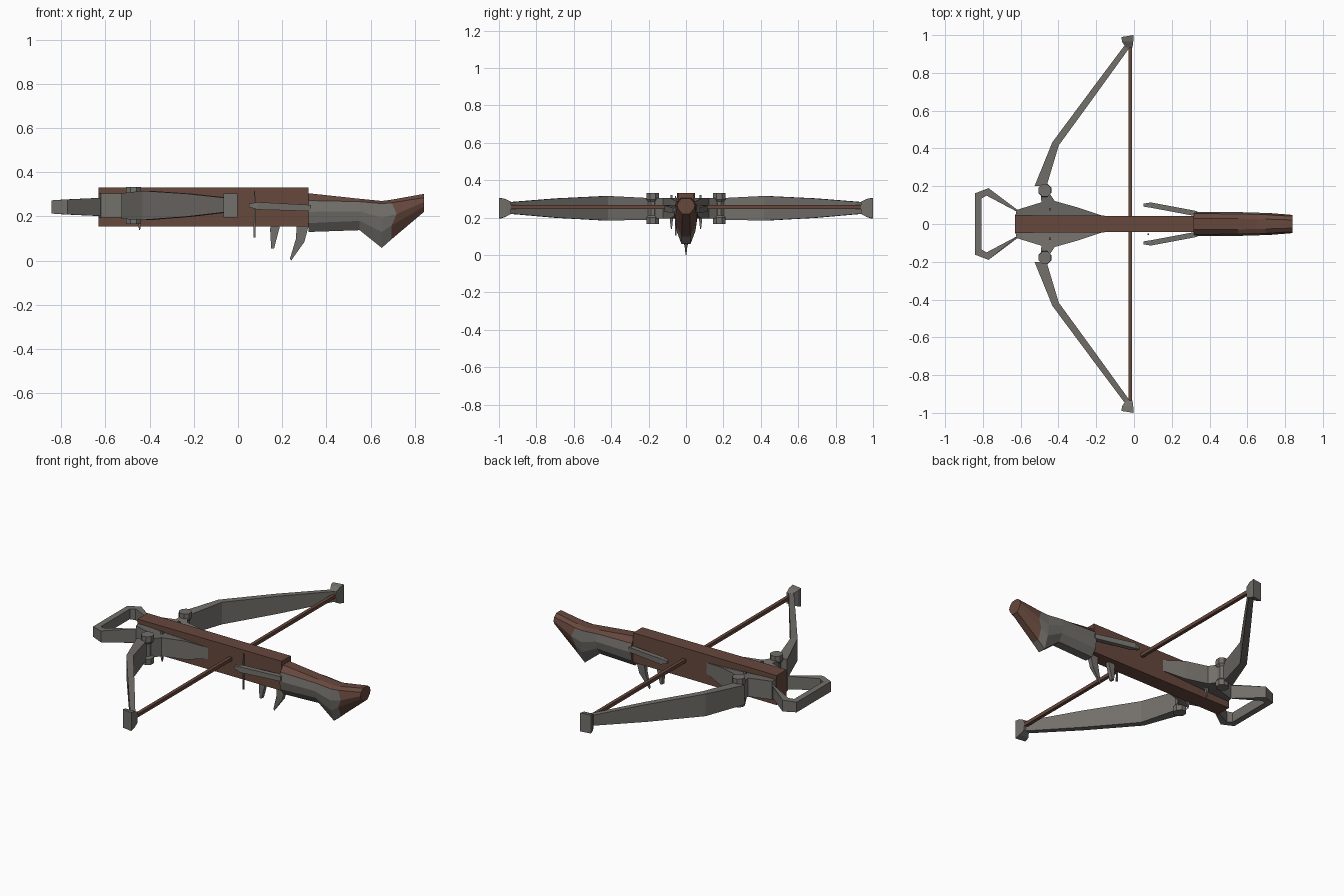
import bpy, bmesh, math
from mathutils import Vector

if "Cube" in bpy.data.objects:
    bpy.data.objects.remove(bpy.data.objects["Cube"])


def material(name, rgb):
    m = bpy.data.materials.new(name)
    m.diffuse_color = (*rgb, 1)
    m.use_nodes = True
    m.node_tree.nodes["Principled BSDF"].inputs["Base Color"].default_value = m.diffuse_color
    return m


BROWN = material("brown wood", (0.135, 0.065, 0.047))
GREY = material("grey metal", (0.17, 0.16, 0.145))


def loft(name, rings, mat, closed=False):
    """Skin a list of equal-length rings; caps the ends unless it is a closed loop."""
    bm = bmesh.new()
    vs = [[bm.verts.new(p) for p in r] for r in rings]
    n = len(rings[0])
    for i in range(len(vs) if closed else len(vs) - 1):
        a, b = vs[i], vs[(i + 1) % len(vs)]
        for k in range(n):
            bm.faces.new((a[k], a[(k + 1) % n], b[(k + 1) % n], b[k]))
    if not closed:
        bm.faces.new(vs[0])
        bm.faces.new(vs[-1])
    bmesh.ops.recalc_face_normals(bm, faces=bm.faces)
    me = bpy.data.meshes.new(name)
    bm.to_mesh(me)
    bm.free()
    ob = bpy.data.objects.new(name, me)
    bpy.context.collection.objects.link(ob)
    me.materials.append(mat)
    return ob


def box_ring(c, side, w, h):
    """Rectangular section: half width w along side, half height h along z."""
    c, s, u = Vector(c), Vector(side).normalized() * w, Vector((0, 0, h))
    return [c + s + u, c - s + u, c - s - u, c + s - u]


def post(name, x, y, levels, mat, n=8):
    """Vertical turned post from (z, radius) levels."""
    return loft(name, [[(x + r * math.cos(2 * math.pi * (k + .5) / n),
                         y + r * math.sin(2 * math.pi * (k + .5) / n), z)
                        for k in range(n)] for z, r in levels], mat)


def plate_xz(name, outline, y, half, mat):
    return loft(name, [[(x, y - half, z) for x, z in outline],
                       [(x, y + half, z) for x, z in outline]], mat)


def both(ob):
    """Mirror across the centre plane y = 0."""
    ob.modifiers.new("mirror", 'MIRROR').use_axis = (False, True, False)
    return ob


# wooden tiller
loft("tiller", [box_ring((x, 0, .243), (0, 1, 0), w, .088)
                for x, w in ((-.63, .047), (-.06, .043), (.318, .043))], BROWN)

# shoulder stock: x, top, shoulder, low side, bottom, half width
sections = [(.318, .305, .272, .17, .13, .065),
            (.55, .28, .267, .18, .138, .063),
            (.65, .27, .258, .13, .058, .06),
            (.695, .276, .262, .16, .098, .058),
            (.84, .302, .285, .245, .22, .048)]
rings = []
for x, t, s, l, b, w in sections:
    m = (s + l) / 2
    bulge = .022 if x == .695 else 0
    rings.append([(x, -w * .45, t), (x, -w * .85, s), (x + bulge, -w, m), (x, -w * .85, l),
                  (x, -w * .4, b), (x, w * .4, b), (x, w * .85, l), (x + bulge, w, m),
                  (x, w * .85, s), (x, w * .45, t)])
stock = loft("stock", rings, BROWN)
stock.data.materials.append(GREY)
for f in stock.data.polygons:          # grey grip on sides and underside
    if f.center.x < .69 and f.normal.z < .35 and abs(f.normal.x) < .95:
        f.material_index = 1

# bow limbs
both(loft("bow_limb", [
    box_ring((-.495, .2, .247), (1, 0, 0), .032, .058),
    box_ring((-.415, .425, .25), (1, -.5, 0), .019, .066),
    box_ring((-.22, .69, .251), (1, -.75, 0), .017, .052),
    box_ring((-.025, .955, .252), (1, -.7, 0), .014, .03)], GREY))

# flared limb tips
both(loft("limb_tip", [
    box_ring((-.026, .935, .252), (1, 0, 0), .018, .032),
    box_ring((-.034, .965, .252), (1, 0, 0), .03, .048),
    [(-.003, 1, .305), (-.066, .99, .305), (-.066, .99, .195), (-.003, 1, .195)]], GREY))

# string
loft("string", [box_ring((-.02, y, .257), (1, 0, 0), .01, .01) for y in (-.96, .96)], BROWN)

# pivot posts between limbs and brackets
both(post("pivot", -.472, .178, [(.165, .036), (.2, .037), (.212, .026), (.285, .026),
                                 (.298, .037), (.333, .036)], GREY))

# side brackets
outline = [(-.15, .038), (-.29, .085), (-.42, .122), (-.455, .175), (-.495, .165),
           (-.49, .115), (-.62, .075), (-.63, .038)]
both(loft("bracket", [[(x, y, .25 + s * (.03 if x > -.2 else .055)) for x, y in outline]
                      for s in (-1, 1)], GREY))
both(post("bracket_pin", -.445, .078, [(.14, .004), (.19, .012), (.32, .008)], GREY, 4))

# stirrup loop
stirrup = [((-.61, .06), (-.57, .04), .042), ((-.77, .19), (-.78, .15), .034),
           ((-.843, .162), (-.808, .135), .03)]
path = stirrup + [((o[0], -o[1]), (i[0], -i[1]), h) for o, i, h in reversed(stirrup)]
loft("stirrup", [[(*o, .243 + h), (*i, .243 + h), (*i, .243 - h), (*o, .243 - h)]
                 for o, i, h in path], GREY)

# side levers
both(loft("side_lever", [
    box_ring((.05, .1, .25), (0, 1, 0), .008, .008),
    box_ring((.09, .1, .248), (0, 1, 0), .014, .017),
    box_ring((.33, .055, .238), (0, 1, 0), .014, .014)], GREY))
post("lever_pin", .075, -.055, [(.105, .006), (.315, .004)], GREY, 4)

# triggers under the tiller
plate_xz("front_trigger", [(.2, .25), (.165, .22), (.145, .145), (.15, .055), (.163, .055),
                           (.188, .15)], 0, .012, GREY)
loft("trigger", [[(a, -w, z), (b, -w, z2), (b, w, z2), (a, w, z)]
                 for a, z, b, z2, w in ((.265, .16, .32, .16, .014), (.262, .1, .3, .085, .012),
                                        (.235, .01, .24, .0, .002))], GREY)
